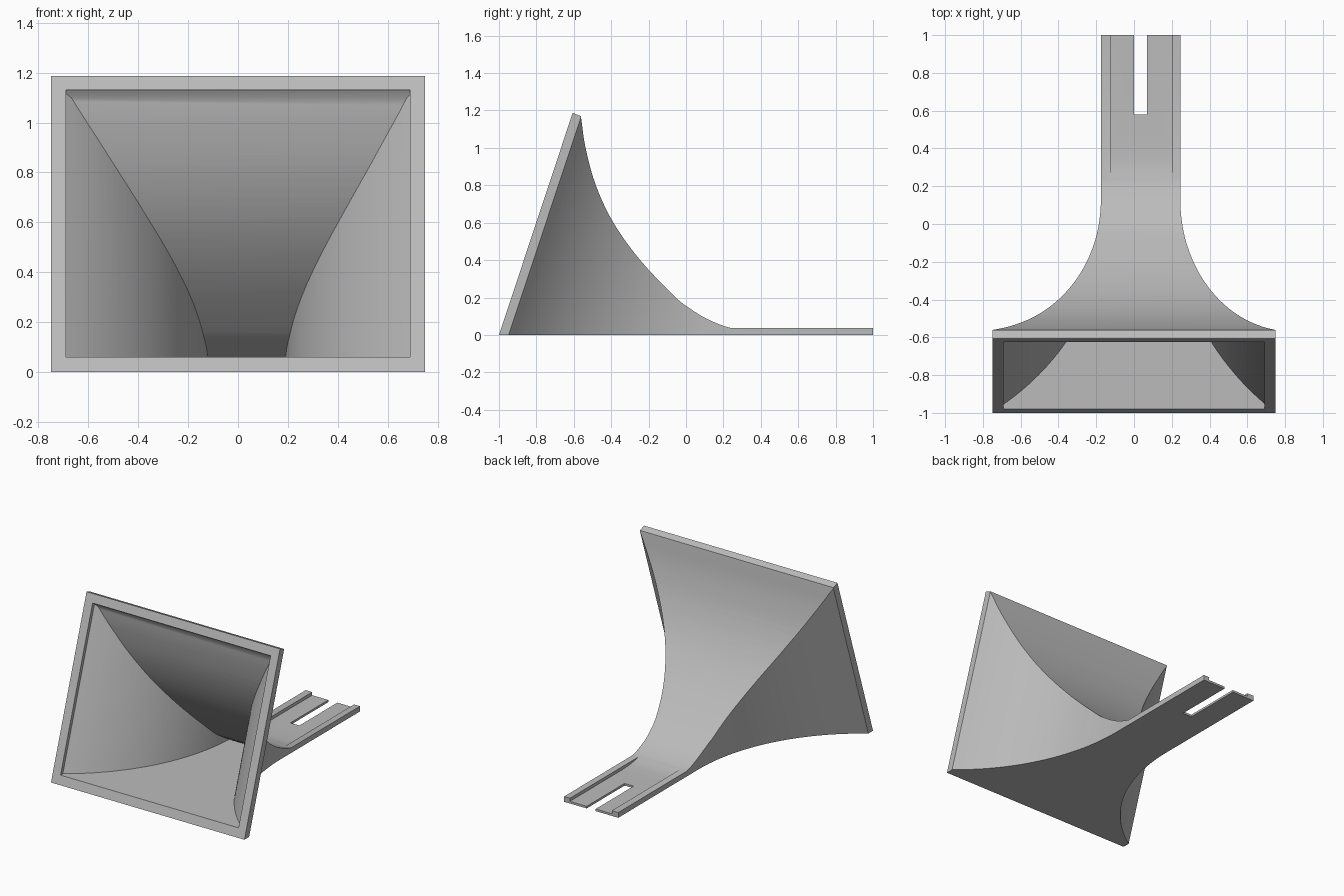
import bpy, bmesh, math
from mathutils import Vector

old = bpy.data.objects.get("Cube")
if old:
    bpy.data.objects.remove(old)

SHEAR = 0.332        # lean of the mouth: y gained per unit of height
WALL = 0.055
CURVE_END = 0.115    # where the flared walls become straight
grey = bpy.data.materials.new("plain grey")
grey.use_nodes = True
grey.diffuse_color = (0.5, 0.5, 0.5, 1)
grey.node_tree.nodes["Principled BSDF"].inputs["Base Color"].default_value = (0.5, 0.5, 0.5, 1)


def prism(name, ring, offset):
    """Solid made by sweeping a closed outline along a straight offset."""
    bm = bmesh.new()
    face = bm.faces.new([bm.verts.new(p) for p in ring])
    top = bmesh.ops.extrude_face_region(bm, geom=[face])
    verts = [g for g in top["geom"] if isinstance(g, bmesh.types.BMVert)]
    bmesh.ops.translate(bm, verts=verts, vec=offset)
    bmesh.ops.recalc_face_normals(bm, faces=bm.faces)
    mesh = bpy.data.meshes.new(name)
    bm.to_mesh(mesh)
    bm.free()
    mesh.materials.append(grey)
    obj = bpy.data.objects.new(name, mesh)
    bpy.context.collection.objects.link(obj)
    return obj


def side_prism(name, outline, x0, x1):
    return prism(name, [(x0, y, z) for y, z in outline], (x1 - x0, 0, 0))


def combine(obj, other, operation):
    mod = obj.modifiers.new(operation, 'BOOLEAN')
    mod.object, mod.operation, mod.solver = other, operation, 'EXACT'
    bpy.context.view_layer.objects.active = obj
    bpy.ops.object.modifier_apply(modifier=mod.name)
    bpy.data.objects.remove(other)


def smooth_path(pts, steps=5):
    """Catmull-Rom curve through the points."""
    p = [Vector(q) for q in pts]
    p = [2 * p[0] - p[1]] + p + [2 * p[-1] - p[-2]]
    out = []
    for a, b, c, d in zip(p, p[1:], p[2:], p[3:]):
        for i in range(steps):
            t = i / steps
            out.append(0.5 * (2 * b + (c - a) * t + (2 * a - 5 * b + 4 * c - d) * t**2
                              + (3 * b - a - 3 * c + d) * t**3))
    return out + [p[-2]]


def flare(name, inset, limit):
    """Leaning block whose two sides are flared arcs; the neck sits off centre."""
    sides = []
    for sign, neck in ((-1, 0.175), (1, 0.245)):
        run, depth = 0.75 - neck, CURVE_END + 0.948
        radius = (run**2 + depth**2) / (2 * run) + inset
        side = [(sign * limit, -1.3)]
        if inset == 0:
            side.append((sign * limit, -0.949))
        reach = math.acos(1 - (limit - neck + inset) / radius)
        for i in range(33):
            a = reach * (1 - i / 32)
            side.append((sign * (neck - inset + radius * (1 - math.cos(a))),
                         CURVE_END - radius * math.sin(a)))
        side.append((sign * (neck - inset), 1.6))
        sides.append(side)
    low, high = -0.2, 1.5
    ring = [(x, y + SHEAR * low, low) for x, y in sides[0] + sides[1][::-1]]
    return prism(name, ring, (0, SHEAR * (high - low), high - low))


# Curved roof line, running down into the channel floor
roof = smooth_path([(-0.562, 1.17), (-0.537, 1.0), (-0.482, 0.8), (-0.388, 0.6),
                    (-0.245, 0.4), (-0.06, 0.205), (0.02, 0.142), (0.1, 0.092),
                    (0.18, 0.056), (0.24, 0.037), (0.32, 0.021), (0.42, 0.015)])

# Outer body: mouth frame, flared horn and handle rails
rail = 0.037
outline = [(-1, 0), (-0.606, 1.187)]
outline += [(p.x, p.y) for p in roof if p.y > rail + 0.001]
outline += [(0.24, rail), (1, rail), (1, 0)]
body = side_prism("scoop_body", outline, -1, 1)
combine(body, flare("outer_flare", 0, 0.75), 'INTERSECT')

# Hollow inside of the horn
thick, floor = 0.04, 0.06
inner = []
for a, b, c in zip(roof, roof[1:], roof[2:]):
    t = (c - a).normalized()
    q = b + Vector((t.y, -t.x)) * thick
    if floor + 0.005 < q.y < 1.11:
        inner.append((q.x, q.y))
end_y = inner[-1][0] + 0.01
hollow = side_prism("hollow", [(-1.2, floor), (-0.8, 1.13), (-0.612, 1.13)] + inner
                    + [(end_y, floor)], -1, 1)
combine(hollow, flare("inner_flare", WALL, 0.69), 'INTERSECT')
combine(body, hollow, 'DIFFERENCE')

# Channel between the handle rails
channel = [(p.x, p.y) for p in roof if p.x > 0.239]
channel += [(1.1, 0.015), (1.1, 0.2), (0.24, 0.2)]
combine(body, side_prism("channel", channel, -0.125, 0.2), 'DIFFERENCE')

# Open slot at the handle end
slot = [(0.58, -0.1), (1.1, -0.1), (1.1, 0.2), (0.58, 0.2)]
combine(body, side_prism("slot", slot, 0, 0.07), 'DIFFERENCE')

bpy.ops.object.select_all(action='DESELECT')
body.select_set(True)
bpy.context.view_layer.objects.active = body
bpy.ops.object.shade_smooth_by_angle(angle=math.radians(25))
